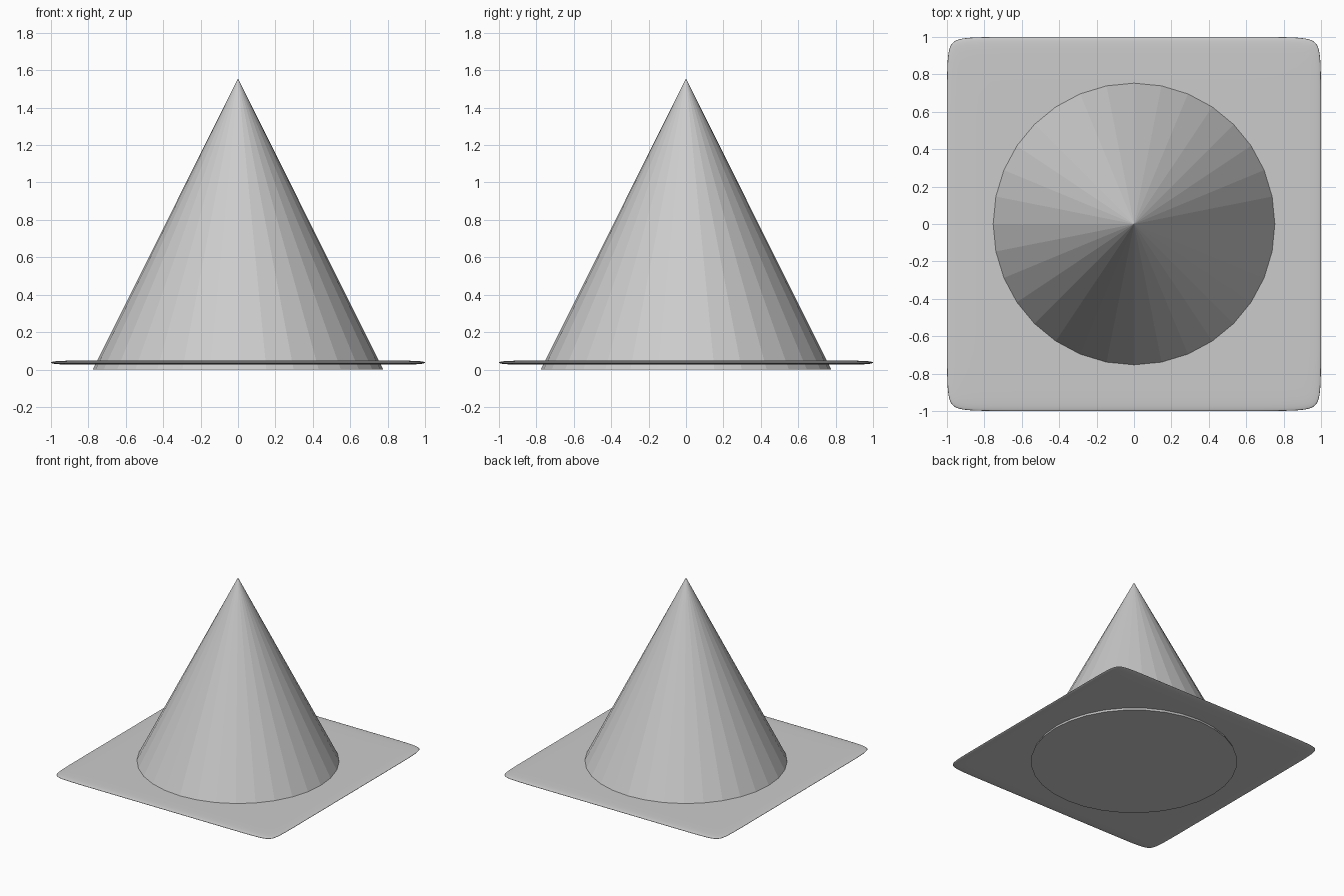
import bpy, bmesh

if "Cube" in bpy.data.objects:
    bpy.data.objects.remove(bpy.data.objects["Cube"])

# Cone body, open stance on the ground
bpy.ops.mesh.primitive_cone_add(vertices=32, radius1=0.777, radius2=0,
                                depth=1.555, location=(0, 0, 1.555 / 2))
bpy.context.object.name = "cone_body"

# Base plate: thin slab with holding loops near the rim, rounded by subdivision
LOOP = 0.8
bm = bmesh.new()
bmesh.ops.create_cube(bm, size=2)
for axis in range(2):
    for s in (-LOOP, LOOP):
        co = [0, 0, 0]
        no = [0, 0, 0]
        co[axis], no[axis] = s, 1
        bmesh.ops.bisect_plane(bm, geom=bm.verts[:] + bm.edges[:] + bm.faces[:],
                               plane_co=co, plane_no=no)
for v in bm.verts:
    v.co.z *= 0.012
mesh = bpy.data.meshes.new("base_plate")
bm.to_mesh(mesh)
bm.free()
plate = bpy.data.objects.new("base_plate", mesh)
bpy.context.collection.objects.link(plate)
sub = plate.modifiers.new("rounding", 'SUBSURF')
sub.levels = sub.render_levels = 3
bpy.ops.object.select_all(action='DESELECT')
plate.select_set(True)
bpy.context.view_layer.objects.active = plate
bpy.ops.object.modifier_apply(modifier=sub.name)

# Fit the plate to its final size
size = [max(abs(v.co[i]) for v in mesh.vertices) for i in range(3)]
for v in mesh.vertices:
    v.co.x /= size[0]
    v.co.y /= size[1]
    v.co.z *= 0.011 / size[2]
plate.location.z = 0.037
bpy.ops.object.shade_smooth()
